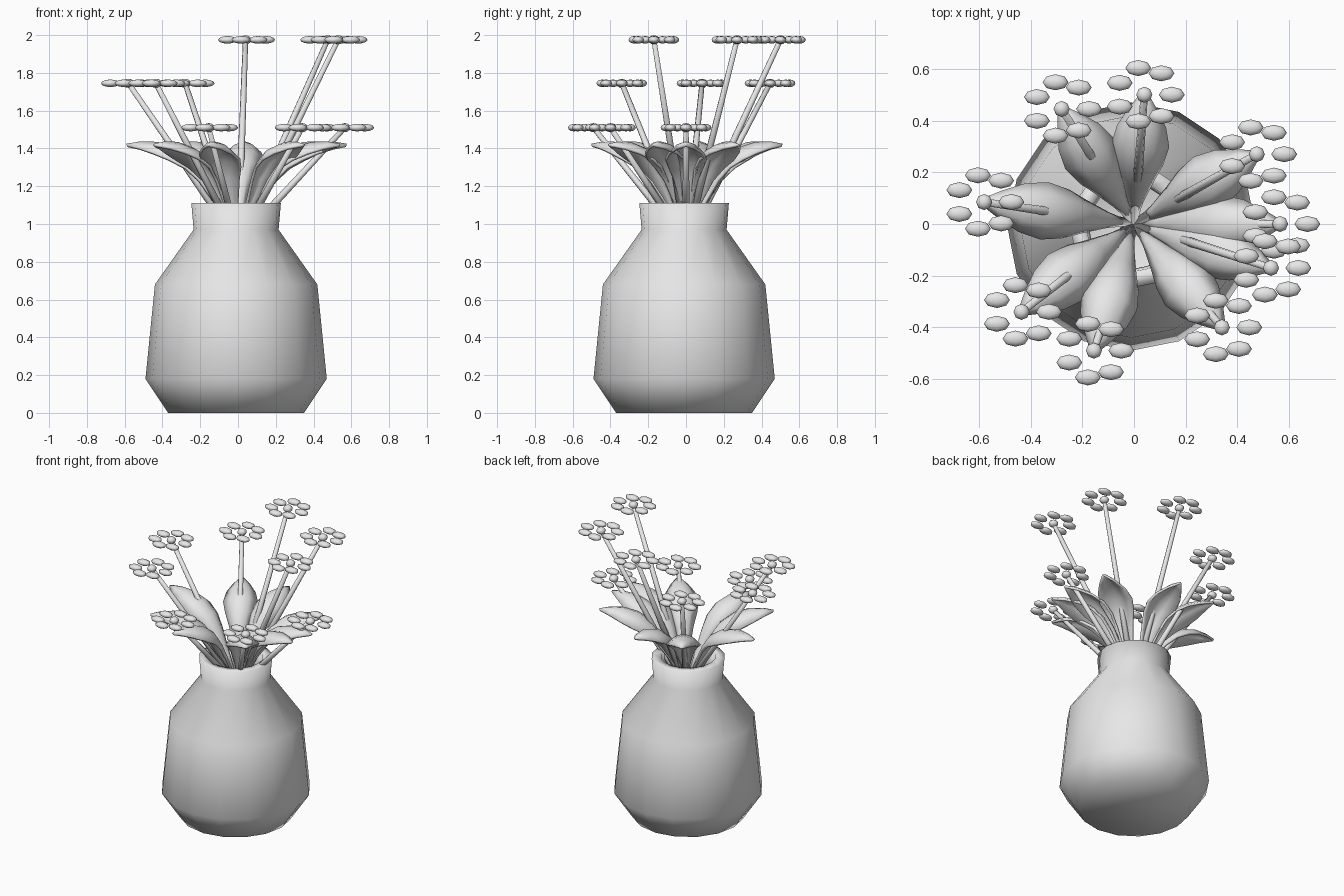
import bpy, bmesh
from math import sin, cos, pi, atan2, hypot
from mathutils import Vector, Matrix

cube = bpy.data.objects.get("Cube")
if cube:
    bpy.data.objects.remove(cube)

grey = bpy.data.materials.new("light grey")
grey.use_nodes = True
COLOUR = (0.8, 0.8, 0.8, 1)
grey.diffuse_color = COLOUR
grey.node_tree.nodes["Principled BSDF"].inputs["Base Color"].default_value = COLOUR


def finish(name, bm):
    bmesh.ops.recalc_face_normals(bm, faces=bm.faces)
    for f in bm.faces:
        f.smooth = True
    mesh = bpy.data.meshes.new(name)
    bm.to_mesh(mesh)
    bm.free()
    mesh.materials.append(grey)
    obj = bpy.data.objects.new(name, mesh)
    bpy.context.collection.objects.link(obj)
    return obj


def vase():
    # Outer wall from the foot up to the rim, then the inner wall down
    profile = [(0.36, 0), (0.48, 0.18), (0.43, 0.68), (0.225, 0.97), (0.237, 1.11),
               (0.175, 1.11), (0.165, 0.97), (0.37, 0.66), (0.42, 0.2), (0.32, 0.06)]
    sides = 16
    bm = bmesh.new()
    rings = [[bm.verts.new((r * cos(2 * pi * i / sides) - 0.01,
                            r * sin(2 * pi * i / sides) - 0.01, z))
              for i in range(sides)] for r, z in profile]
    for a, b in zip(rings, rings[1:]):
        for i in range(sides):
            j = (i + 1) % sides
            bm.faces.new((a[i], a[j], b[j], b[i]))
    bm.faces.new(rings[0])
    bm.faces.new(rings[-1])
    finish("vase", bm)


def leaf(angle, length):
    # Midrib stations: share of length, height, half width
    ribs = [(0.02, 0.95, 0.01), (0.14, 1.1, 0.03), (0.27, 1.25, 0.065), (0.38, 1.34, 0.095),
            (0.54, 1.405, 0.112), (0.72, 1.435, 0.095), (0.88, 1.437, 0.055), (1, 1.425, 0.012)]
    bm = bmesh.new()
    rows = []
    for i, (t, z, w) in enumerate(ribs):
        before, after = ribs[max(i - 1, 0)], ribs[min(i + 1, len(ribs) - 1)]
        along = Vector(((after[0] - before[0]) * length, 0, after[1] - before[1])).normalized()
        down = Vector((along.z, 0, -along.x))
        row = []
        for s in (-1, -0.5, 0, 0.5, 1):
            p = Vector((t * length, s * w, z)) + down * (0.6 * w * s * s)
            row.append(bm.verts.new(p))
        rows.append(row)
    for a, b in zip(rows, rows[1:]):
        for i in range(len(a) - 1):
            bm.faces.new((a[i], b[i], b[i + 1], a[i + 1]))
    bm.transform(Matrix.Rotation(angle, 4, "Z"))
    obj = finish("leaf", bm)
    thick = obj.modifiers.new("thickness", "SOLIDIFY")
    thick.thickness = 0.015


def stem(top):
    base = Vector((0, 0, 0.9))
    axis = top - base
    bm = bmesh.new()
    bmesh.ops.create_cone(bm, cap_ends=True, segments=8, radius1=0.021, radius2=0.014,
                          depth=axis.length)
    turn = axis.to_track_quat("Z", "Y").to_matrix().to_4x4()
    bm.transform(Matrix.Translation((base + top) / 2) @ turn)
    finish("stem", bm)


def blossom(top):
    bm = bmesh.new()

    def ball(offset, size):
        place = Matrix.Translation(top + offset) @ Matrix.Diagonal((*size, 1))
        bmesh.ops.create_uvsphere(bm, u_segments=8, v_segments=6, radius=1, matrix=place)

    # Round centre with a ring of seven flat petals
    ball(Vector(), (0.031, 0.031, 0.024))
    for i in range(7):
        a = 2 * pi * i / 7
        ball(Vector((cos(a), sin(a), 0)) * 0.106, (0.05, 0.031, 0.02))
    finish("blossom", bm)


vase()
flowers = {
    1.975: [(0.04, 0.5), (0.475, 0.27), (0.53, -0.17)],
    1.745: [(-0.58, 0.085), (-0.28, 0.445), (-0.435, -0.34)],
    1.51: [(0.565, 0), (0.34, -0.4), (-0.155, -0.49)],
}
# Each flower stands above its own leaf
for z, spots in flowers.items():
    for x, y in spots:
        top = Vector((x, y, z))
        stem(top)
        blossom(top)
        leaf(atan2(y, x), hypot(x, y) + 0.01)
